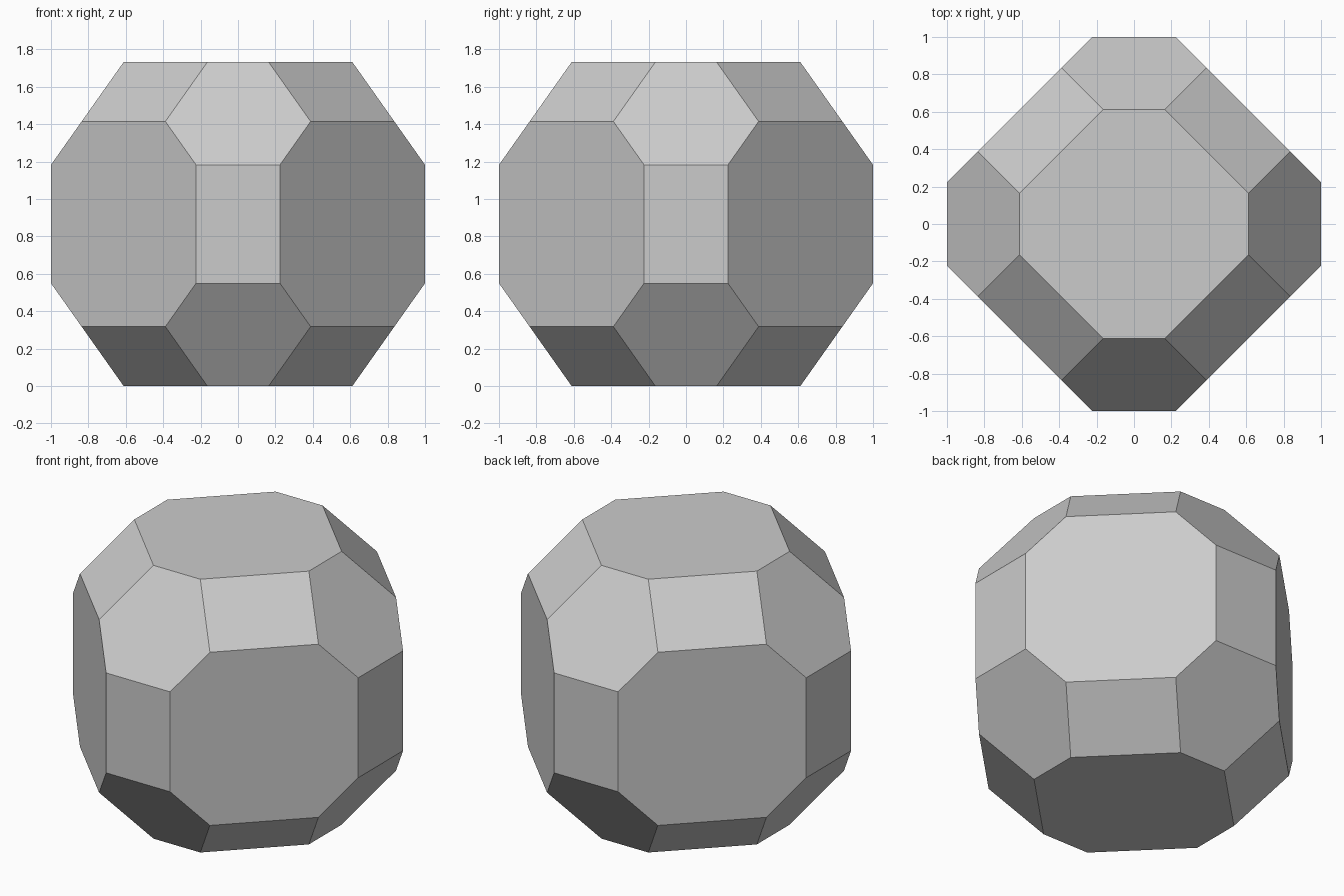
import bpy
import bmesh
from math import radians
from mathutils import Matrix, Vector

# Remove the default object
cube = bpy.data.objects.get("Cube")
if cube:
    bpy.data.objects.remove(cube, do_unlink=True)

# Corner coordinates are every signed ordering of these three lengths
SHORT, MIDDLE, LONG = 0.3165, 0.5485, 0.8657


def grey_material():
    material = bpy.data.materials.new("plain grey")
    material.use_nodes = True
    colour = (0.6, 0.6, 0.6, 1)
    material.diffuse_color = colour
    material.node_tree.nodes["Principled BSDF"].inputs["Base Color"].default_value = colour
    return material


def cut_plane(bm, normal, offset):
    """Slice away everything beyond the plane and cap the opening."""
    direction = Vector(normal)
    point = direction * offset / direction.length_squared
    geometry = bm.verts[:] + bm.edges[:] + bm.faces[:]
    bmesh.ops.bisect_plane(bm, geom=geometry, dist=0.00001, plane_co=point,
                           plane_no=direction, clear_outer=True)
    rim = [edge for edge in bm.edges if edge.is_boundary]
    bmesh.ops.holes_fill(bm, edges=rim, sides=0)


# Start from a cube, then trim its twelve edges and eight corners
bm = bmesh.new()
bmesh.ops.create_cube(bm, size=2 * LONG)
signs = (-1, 1)
for a in signs:
    for b in signs:
        for normal in ((a, b, 0), (a, 0, b), (0, a, b)):
            cut_plane(bm, normal, MIDDLE + LONG)
for a in signs:
    for b in signs:
        for c in signs:
            cut_plane(bm, (a, b, c), SHORT + MIDDLE + LONG)

# Turn it an eighth round and stand it on the ground
bmesh.ops.rotate(bm, verts=bm.verts, matrix=Matrix.Rotation(radians(45), 3, "Z"))
bmesh.ops.translate(bm, verts=bm.verts, vec=(0, 0, LONG))
bmesh.ops.recalc_face_normals(bm, faces=bm.faces)

# Flat-faced solid
mesh = bpy.data.meshes.new("faceted_solid")
bm.to_mesh(mesh)
bm.free()
mesh.materials.append(grey_material())
solid = bpy.data.objects.new("faceted_solid", mesh)
bpy.context.collection.objects.link(solid)
